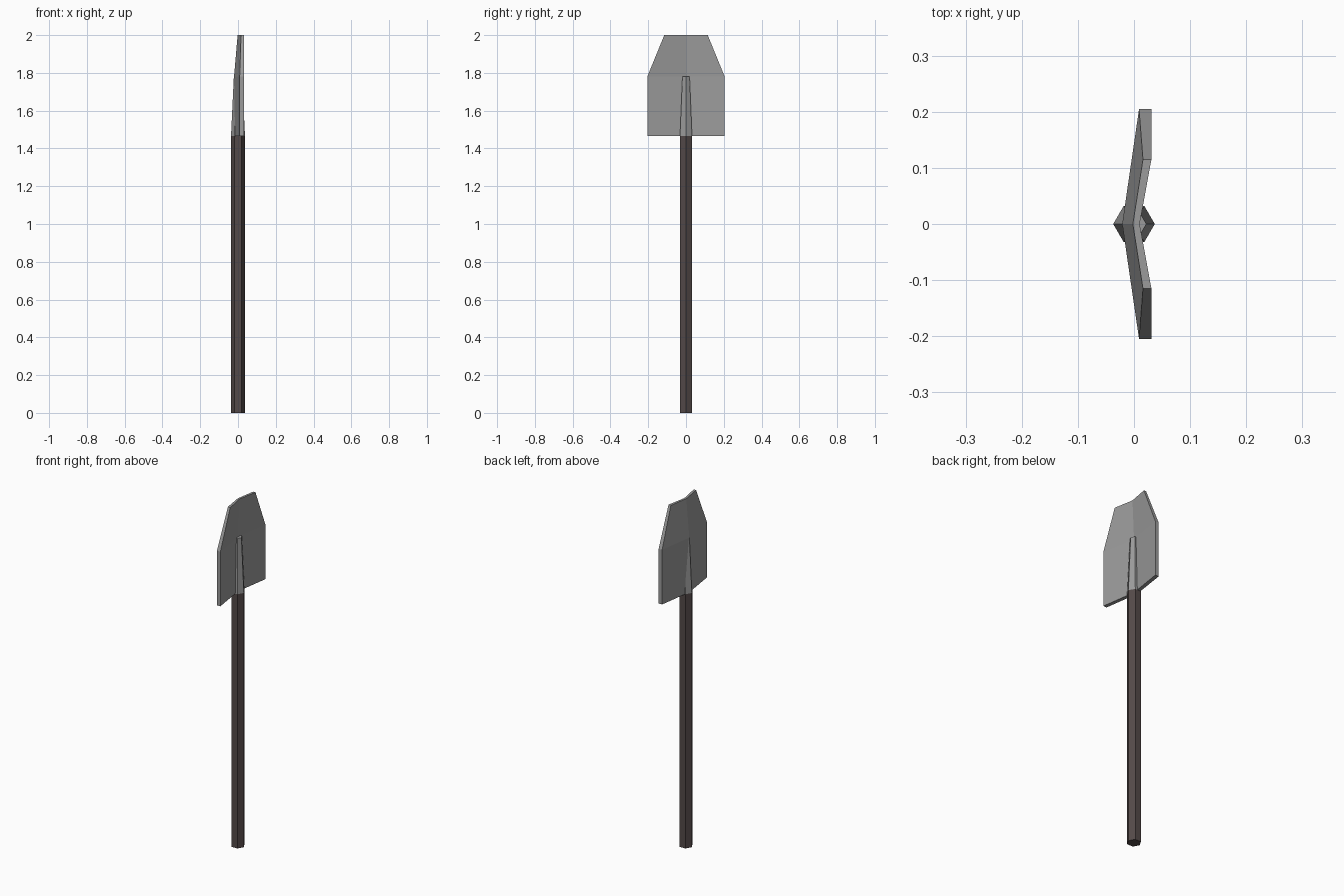
import bpy, math

if "Cube" in bpy.data.objects:
    bpy.data.objects.remove(bpy.data.objects["Cube"])


def material(name, rgb):
    m = bpy.data.materials.new(name)
    m.diffuse_color = (*rgb, 1)
    m.use_nodes = True
    m.node_tree.nodes["Principled BSDF"].inputs["Base Color"].default_value = m.diffuse_color
    return m


def make(name, verts, faces, mat):
    me = bpy.data.meshes.new(name)
    me.from_pydata(verts, [], faces)
    me.materials.append(mat)
    ob = bpy.data.objects.new(name, me)
    bpy.context.collection.objects.link(ob)
    return ob


def hex_shaft(name, z0, r0, z1, r1, mat):
    verts = [(r * math.cos(i * math.pi / 3), r * math.sin(i * math.pi / 3), z)
             for r, z in ((r0, z0), (r1, z1)) for i in range(6)]
    faces = [(i, (i + 1) % 6, (i + 1) % 6 + 6, i + 6) for i in range(6)]
    faces += [(5, 4, 3, 2, 1, 0), (6, 7, 8, 9, 10, 11)]
    return make(name, verts, faces, mat)


wood = material("dark brown wood", (0.088, 0.068, 0.066))
steel = material("grey steel", (0.33, 0.33, 0.33))

# Handle and the tapering socket on the blade
hex_shaft("handle", 0, 0.037, 1.465, 0.037, wood)
hex_shaft("socket", 1.465, 0.037, 1.78, 0.022, steel)

# Blade: rows of (z, half width, back centre x, front centre x, back edge x, front edge x)
rows = [(1.465, 0.205, -0.021, 0.0, 0.009, 0.031),
        (1.78, 0.205, -0.021, 0.0, 0.009, 0.031),
        (2.0, 0.115, -0.002, 0.010, 0.016, 0.031)]
verts = []
for z, w, bc, fc, be, fe in rows:
    # loop around each section: back edge, centre, edge, then front
    verts += [(be, w, z), (bc, 0, z), (be, -w, z),
              (fe, -w, z), (fc, 0, z), (fe, w, z)]
faces = []
for k in (0, 6):
    faces += [(k + i, k + (i + 1) % 6, k + 6 + (i + 1) % 6, k + 6 + i)
              for i in range(6)]
faces += [(5, 4, 1, 0), (4, 3, 2, 1), (12, 13, 16, 17), (13, 14, 15, 16)]
make("blade", verts, faces, steel)
